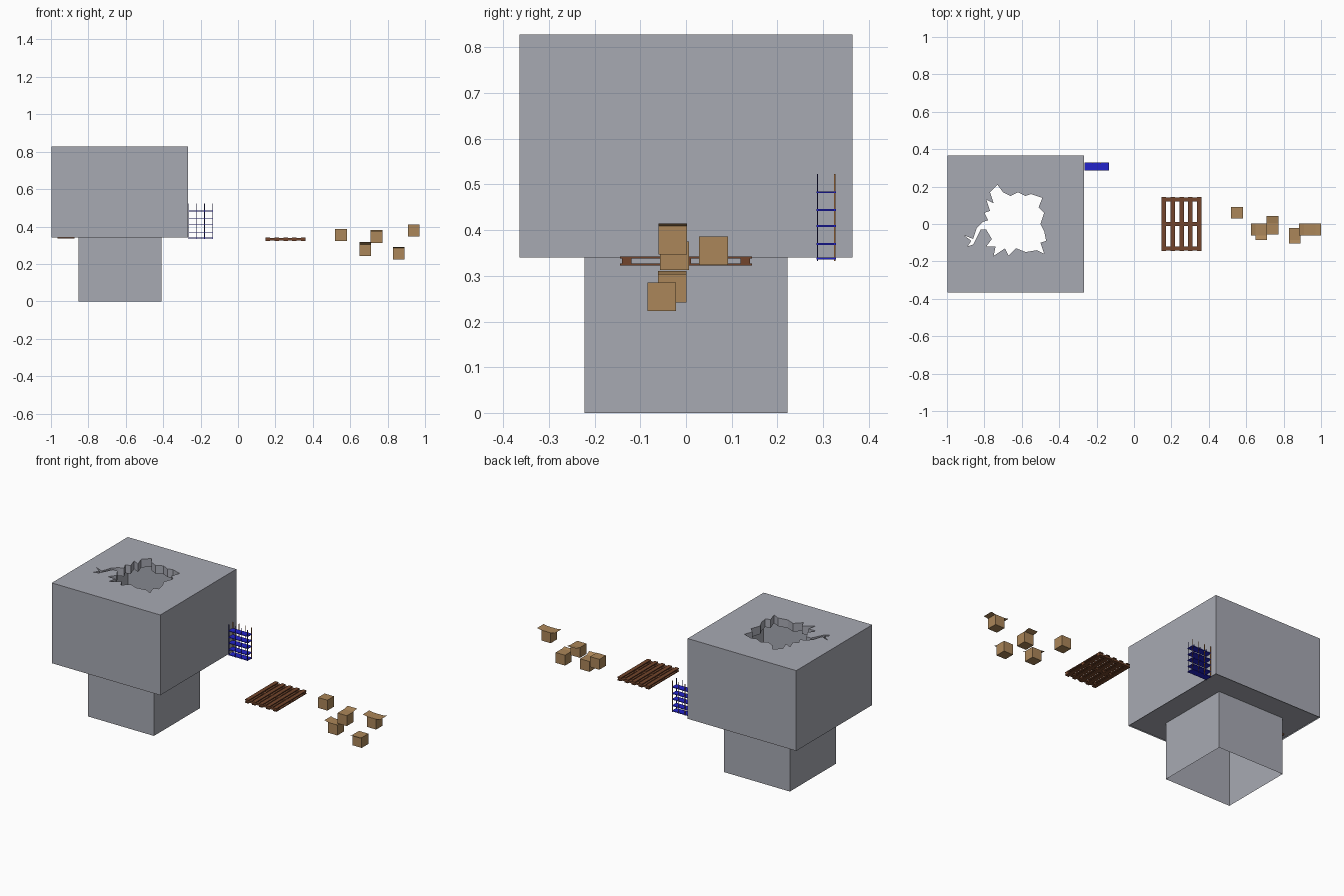
import bpy, bmesh
from math import cos, sin, radians
from mathutils import Vector

default = bpy.data.objects.get("Cube")
if default:
    bpy.data.objects.remove(default)


def material(name, rgb):
    mat = bpy.data.materials.new(name)
    mat.use_nodes = True
    mat.diffuse_color = (*rgb, 1)
    mat.node_tree.nodes["Principled BSDF"].inputs["Base Color"].default_value = (*rgb, 1)
    return mat


CONCRETE = material("concrete_grey", (.39, .40, .45))
CARDBOARD = material("cardboard_tan", (.41, .24, .10))
WOOD = material("wood_brown", (.17, .06, .025))
BLUE = material("shelf_blue", (.016, .016, .60))
NAVY = material("post_navy", (.02, .02, .15))
ORANGE = material("post_orange", (.55, .22, .06))


def finish(bm, name, mat):
    mesh = bpy.data.meshes.new(name)
    bm.to_mesh(mesh)
    bm.free()
    mesh.materials.append(mat)
    obj = bpy.data.objects.new(name, mesh)
    bpy.context.collection.objects.link(obj)
    return obj


def add_box(bm, center, size):
    verts = bmesh.ops.create_cube(bm, size=1)["verts"]
    bmesh.ops.scale(bm, vec=Vector(size), verts=verts)
    bmesh.ops.translate(bm, vec=Vector(center), verts=verts)
    return verts


def boxes(name, mat, items):
    bm = bmesh.new()
    for center, size in items:
        add_box(bm, center, size)
    return finish(bm, name, mat)


# Room and shaft: open sheet walls
ROOM_X, ROOM_HALF = -.632, .365


def wall_ring(name, half, low, high):
    bm = bmesh.new()
    add_box(bm, (ROOM_X, 0, (low + high) / 2), (2 * half, 2 * half, high - low))
    bm.normal_update()
    caps = [f for f in bm.faces if abs(f.normal.z) > .9]
    bmesh.ops.delete(bm, geom=caps, context="FACES_ONLY")
    finish(bm, name, CONCRETE)


wall_ring("room_walls", ROOM_HALF, .34, .828)
wall_ring("shaft_walls", .222, 0, .347)

# Jagged break with a crack, in hundredths
BREAK = [(-73, 21), (-70, 17), (-66, 15), (-62, 17), (-58, 15), (-55, 16), (-49, 14),
         (-51, 9), (-48, 6), (-50, 0), (-48, -4), (-47, -9), (-50, -10), (-48, -16),
         (-52, -14), (-58, -15), (-63, -13), (-67, -17), (-69, -13), (-75, -17),
         (-74, -12), (-79, -12), (-76, -8), (-79, -3), (-82, -3), (-84, -7),
         (-86, -11), (-89, -12), (-87, -9), (-91, -6), (-86, -8), (-84, -2),
         (-81, 1), (-78, 2), (-80, 6), (-77, 7), (-79, 13), (-75, 11), (-77, 17)]


def loop(bm, points, z):
    verts = [bm.verts.new((x, y, z)) for x, y in points]
    return [bm.edges.new((a, b)) for a, b in zip(verts, verts[1:] + verts[:1])]


def broken_slab(name, z, thickness, up):
    bm = bmesh.new()
    r = ROOM_HALF
    square = [(ROOM_X + sx * r, sy * r) for sx, sy in ((-1, -1), (1, -1), (1, 1), (-1, 1))]
    outer = loop(bm, square, z)
    inner = loop(bm, [(x / 100, y / 100) for x, y in BREAK], z)
    bmesh.ops.triangle_fill(bm, use_beauty=True, edges=outer + inner, normal=(0, 0, up))
    bm.normal_update()
    wrong = [f for f in bm.faces if f.normal.z * up < 0]
    bmesh.ops.reverse_faces(bm, faces=wrong)
    # Broken rim
    rim = bmesh.ops.extrude_edge_only(bm, edges=inner)["geom"]
    verts = [v for v in rim if isinstance(v, bmesh.types.BMVert)]
    bmesh.ops.translate(bm, vec=(0, 0, -up * thickness), verts=verts)
    finish(bm, name, CONCRETE)


broken_slab("ceiling", .828, .05, 1)
broken_slab("floor", .347, .01, -1)
boxes("floor_plank", WOOD, [((-.92, .05, .341), (.09, .1, .01))])

# Shelf rack
RACK_X, RACK_Y = -.2, .307
levels = [.338, .37, .409, .444, .483]
boxes("rack_shelves", BLUE, [((RACK_X, RACK_Y, z), (.13, .042, .004)) for z in levels])
columns = [RACK_X + .0417 * (i - 1.5) for i in range(4)]
for name, side, mat in (("front_posts", -1, NAVY), ("back_posts", 1, ORANGE)):
    boxes(name, mat, [((x, RACK_Y + side * .019, .428), (.003, .003, .19)) for x in columns])

# Pallet
planks = [((.16 + .047 * i, 0, z), (.024, .29, .005)) for i in range(5) for z in (.325, .34)]
beams = [((.254, y, .332), (.212, .021, .011)) for y in (-.13, 0, .13)]
boxes("pallet", WOOD, planks + beams)

# Cardboard cartons with folded-out flaps
SIZE = .063


def carton(name, center, flaps):
    bm = bmesh.new()
    c = Vector(center)
    add_box(bm, c, (SIZE,) * 3)
    h = SIZE / 2
    for (dx, dy), angle, length in flaps:
        out = Vector((dx, dy, 0))
        along = Vector((-dy, dx, 0)) * h
        hinge = c + out * h + Vector((0, 0, h))
        a = radians(angle)
        tip = hinge + (out * cos(a) + Vector((0, 0, sin(a)))) * length
        bm.faces.new([bm.verts.new(p) for p in
                      (hinge - along, hinge + along, tip + along, tip - along)])
    finish(bm, name, CARDBOARD)


LEFT, RIGHT, FRONT, BACK = (-1, 0), (1, 0), (0, -1), (0, 1)
carton("carton_1", (.55, .06, .355), [])
carton("carton_2", (.68, -.03, .273), [(FRONT, 30, .028), (LEFT, 15, .025)])
carton("carton_3", (.74, -.025, .344), [(BACK, 10, .036)])
carton("carton_4", (.86, -.053, .254), [(FRONT, 15, .02)])
carton("carton_5", (.94, -.029, .378), [(LEFT, 10, .028), (RIGHT, 10, .029)])
